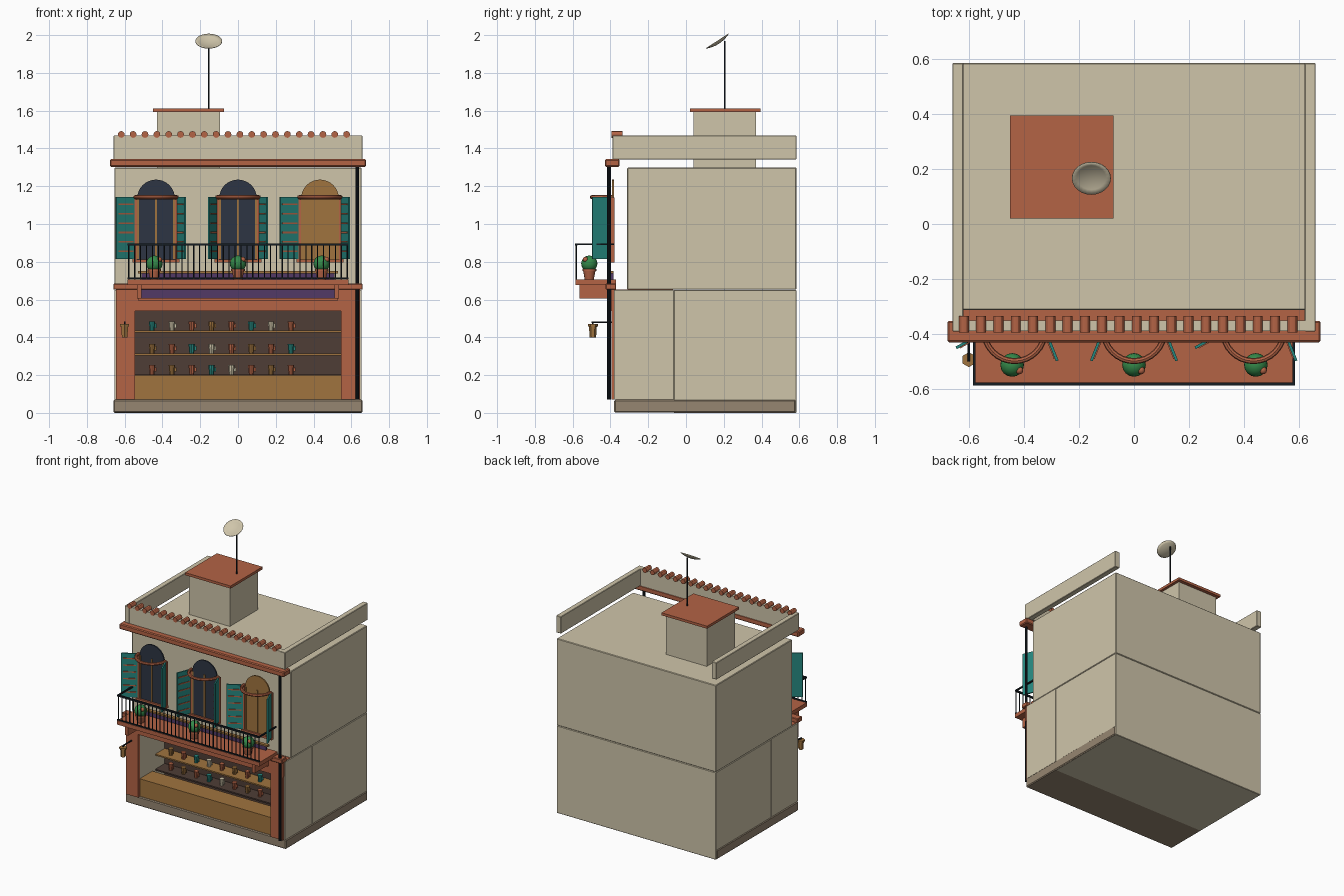
import bpy, bmesh, math
from mathutils import Vector, Matrix

if "Cube" in bpy.data.objects:
    bpy.data.objects.remove(bpy.data.objects["Cube"])


def material(name, hexcol):
    rgb = [int(hexcol[i:i + 2], 16) / 255 for i in (0, 2, 4)]
    col = [c / 12.92 if c < 0.04 else ((c + 0.055) / 1.055) ** 2.4 for c in rgb] + [1]
    m = bpy.data.materials.new(name)
    m.use_nodes = True
    m.diffuse_color = col
    bsdf = next(n for n in m.node_tree.nodes if n.type == 'BSDF_PRINCIPLED')
    bsdf.inputs["Base Color"].default_value = col
    return m


WALL = material("beige plaster", "CFC5AA")
STONE = material("taupe stone", "968671")
CLAY = material("terracotta", "B36345")
TEAL = material("teal paint", "26877F")
GLASS = material("dark glass", "2D3543")
WOOD = material("warm wood", "A0743F")
DARK = material("dark brown", "4E3D36")
LEAF = material("leaf green", "358A4A")
IRON = material("black iron", "161D23")
PURPLE = material("purple sign", "523A66")


def finish(bm, name, mat, smooth=False):
    bmesh.ops.recalc_face_normals(bm, faces=bm.faces)
    me = bpy.data.meshes.new(name)
    bm.to_mesh(me)
    bm.free()
    me.materials.append(mat)
    ob = bpy.data.objects.new(name, me)
    bpy.context.collection.objects.link(ob)
    if smooth:
        bpy.ops.object.select_all(action='DESELECT')
        ob.select_set(True)
        bpy.context.view_layer.objects.active = ob
        bpy.ops.object.shade_smooth_by_angle()
    return ob


def box(name, mat, x, y, z, bevel=0):
    """Box from (min, max) pairs."""
    bm = bmesh.new()
    size = [b - a for a, b in (x, y, z)]
    mid = [(a + b) / 2 for a, b in (x, y, z)]
    bmesh.ops.create_cube(bm, size=1, matrix=Matrix.Translation(mid) @ Matrix.Diagonal(size + [1]))
    if bevel:
        bmesh.ops.bevel(bm, geom=bm.edges[:], offset=bevel, segments=1, affect='EDGES')
    return finish(bm, name, mat)


def rod(name, mat, a, b, r, r2=None, sides=10):
    """Cylinder or cone between two points."""
    a, b = Vector(a), Vector(b)
    d = b - a
    rot = d.to_track_quat('Z', 'Y').to_matrix().to_4x4()
    bm = bmesh.new()
    bmesh.ops.create_cone(bm, cap_ends=True, segments=sides, radius1=r, radius2=r if r2 is None else r2,
                          depth=d.length, matrix=Matrix.Translation((a + b) / 2) @ rot)
    return finish(bm, name, mat, True)


def ball(name, mat, p, r):
    bm = bmesh.new()
    bmesh.ops.create_uvsphere(bm, u_segments=16, v_segments=10, radius=r, matrix=Matrix.Translation(p))
    return finish(bm, name, mat, True)


def arch_plate(name, mat, cx, half, z0, z1, y0, y1):
    """Upright plate with a semicircular top."""
    pts = [(cx - half, z0), (cx + half, z0)]
    pts += [(cx + half * math.cos(math.pi * i / 16), z1 + half * math.sin(math.pi * i / 16)) for i in range(17)]
    bm = bmesh.new()
    f = bm.faces.new([bm.verts.new((px, y0, pz)) for px, pz in pts])
    ext = bmesh.ops.extrude_face_region(bm, geom=[f])
    verts = [v for v in ext["geom"] if isinstance(v, bmesh.types.BMVert)]
    bmesh.ops.translate(bm, verts=verts, vec=(0, y1 - y0, 0))
    return finish(bm, name, mat)


# Building masses
box("plinth", STONE, (-.66, .66), (-.38, .58), (.001, .07), .006)
box("rear_ground_floor", WALL, (-.655, .655), (-.065, .585), (0, .65), .003)
box("upper_floor", WALL, (-.655, .655), (-.312, .585), (.652, 1.298), .004)
for s in (-1, 1):
    side = "left" if s > 0 else "right"
    box(side + "_shop_wall", WALL, sorted((s * .55, s * .655)), (-.38, -.067), (.07, .65))
    box(side + "_shop_pillar", CLAY, sorted((s * .545, s * .645)), (-.395, -.375), (.07, .56))
    box(side + "_parapet", WALL, sorted((s * .62, s * .66)), (-.39, .585), (1.342, 1.468), .003)

# Shop front
box("shop_fascia", CLAY, (-.647, .647), (-.396, -.07), (.54, .653))
box("shop_back_panel", DARK, (-.55, .55), (-.078, -.066), (.07, .54))
box("shop_counter", WOOD, (-.55, .55), (-.37, -.22), (.07, .2))
cup_mats = [TEAL, WALL, CLAY, WOOD, CLAY]
for row, (z, shift) in enumerate([(.435, 0), (.315, 3), (.203, 2)]):
    box("shelf", DARK if row == 2 else WOOD, (-.548, .548), (-.19, -.078), (z - .01, z))
    for i in range(8):
        x = -.455 + .105 * i
        rod("cup", cup_mats[(i + shift) % 5], (x, -.14, z), (x, -.14, z + .05), .013, .018)
        box("cup_handle", cup_mats[(i + shift) % 5], (x + .012, x + .024), (-.143, -.137), (z + .015, z + .038))

# Cornices, front parapet and roof tiles
box("lower_cornice", CLAY, (-.66, .66), (-.425, -.37), (.652, .685), .004)
box("upper_cornice", CLAY, (-.678, .678), (-.43, -.352), (1.303, 1.343), .006)
box("front_parapet", WALL, (-.655, .655), (-.388, -.35), (1.342, 1.468))
for i in range(20):
    x = -.618 + .0628 * i
    rod("roof_tile", CLAY, (x, -.395, 1.474), (x, -.335, 1.474), .018, sides=12)

# Sign board behind the balcony
box("sign_board", PURPLE, (-.51, .51), (-.402, -.385), (.607, .738))
box("sign_top_trim", WOOD, (-.53, .53), (-.41, -.385), (.738, .75))
box("sign_bottom_trim", CLAY, (-.53, .53), (-.41, -.385), (.594, .607))

# Balcony and railing
box("balcony_slab", CLAY, (-.585, .585), (-.585, -.37), (.676, .706))
for s in (-1, 1):
    box("balcony_corbel", CLAY, (s * .522 - .012, s * .522 + .012), (-.565, -.405), (.605, .677))
    box("side_rail", IRON, (s * .58 - .005, s * .58 + .005), (-.585, -.38), (.888, .898))
box("front_rail", IRON, (-.585, .585), (-.587, -.575), (.886, .898))
box("bottom_rail", IRON, (-.585, .585), (-.585, -.577), (.708, .716))
for i in range(38):
    x = -.578 + 1.156 * i / 37
    rod("baluster", IRON, (x, -.581, .706), (x, -.581, .89), .0035, sides=6)


def shutter(hinge, tip):
    """Open shutter leaf with slats on its inner face."""
    h, t = Vector(hinge), Vector(tip)
    d = t - h
    n = Vector((d.y, -d.x)).normalized()
    if n.y > 0:
        n.negate()
    mid = (h + t) / 2
    rot = Matrix.Rotation(math.atan2(d.y, d.x), 4, 'Z')

    def leaf(name, mat, off, length, thick, z0, z1):
        bm = bmesh.new()
        c = mid + n * off
        bmesh.ops.create_cube(bm, size=1, matrix=Matrix.Translation((c.x, c.y, (z0 + z1) / 2)) @ rot
                              @ Matrix.Diagonal((length, thick, z1 - z0, 1)))
        finish(bm, name, mat)

    leaf("shutter", TEAL, 0, d.length, .01, .815, 1.142)
    for k in range(6):
        z = .855 + .05 * k
        leaf("shutter_slat", CLAY, .006, d.length * .8, .006, z - .004, z + .004)


# Windows: (centre, panel colour, left and right shutter openings)
WIDE, AJAR = (.212, .45), (.155, .497)
for cx, mat, left, right in [(-.434, GLASS, WIDE, AJAR), (0, GLASS, AJAR, AJAR), (.434, WOOD, WIDE, AJAR)]:
    arch_plate("arched_window", mat, cx, .1, .81, 1.135, -.392, -.382)
    for s in (-1, 1):
        box("window_jamb", CLAY, (cx + s * .112 - .012, cx + s * .112 + .012), (-.4, -.378), (.8, 1.14))
        box("window_stile", WOOD, (cx + s * .095 - .005, cx + s * .095 + .005), (-.396, -.39), (.815, 1.13))
    box("window_mullion", WOOD, (cx - .005, cx + .005), (-.397, -.39), (.815, 1.13))
    box("window_sill", CLAY, (cx - .125, cx + .125), (-.405, -.378), (.795, .812))
    shutter((cx - .115, -.395), (cx - left[0], -left[1]))
    shutter((cx + .115, -.395), (cx + right[0], -right[1]))
    # Half ring hood projecting from the window head
    bm = bmesh.new()
    rings = []
    for i in range(17):
        a = math.pi * i / 16
        ring = []
        for j in range(8):
            b = 2 * math.pi * j / 8
            r = .11 + .011 * math.cos(b)
            ring.append(bm.verts.new((cx + r * math.cos(a), -.388 - r * math.sin(a), 1.142 + .011 * math.sin(b))))
        rings.append(ring)
    for p, q in zip(rings, rings[1:]):
        for j in range(8):
            bm.faces.new((p[j], p[j - 1], q[j - 1], q[j]))
    bm.faces.new(rings[0])
    bm.faces.new(rings[-1])
    finish(bm, "window_hood", CLAY, True)
    # Potted plant on the balcony
    px, py = cx * 1.02, -.512
    rod("plant_pot", CLAY, (px, py, .706), (px, py, .76), .024, .034, 14)
    rod("pot_rim", CLAY, (px, py, .752), (px, py, .763), .037, sides=14)
    ball("plant_foliage", LEAF, (px, py, .79), .043)
    ball("plant_flower", CLAY, (px + .026, py - .02, .812), .014)

# Lantern and drain pipe
rod("lantern_bracket", IRON, (-.6, -.5, .48), (-.6, -.39, .48), .005)
rod("lantern_hanger", IRON, (-.6, -.493, .465), (-.6, -.493, .482), .004)
rod("lantern_body", WOOD, (-.6, -.493, .4), (-.6, -.493, .462), .017, .021, 6)
rod("lantern_cap", WOOD, (-.6, -.493, .458), (-.6, -.493, .47), .027, sides=6)
rod("drain_pipe", IRON, (.632, -.408, .07), (.632, -.408, 1.305), .01)

# Roof hut, mast and dish
box("roof_hut", WALL, (-.43, -.095), (.04, .37), (1.295, 1.593))
box("roof_hut_cap", CLAY, (-.45, -.075), (.02, .395), (1.593, 1.612))
rod("mast", IRON, (-.155, .205, 1.6), (-.155, .205, 1.97), .005)
bm = bmesh.new()
place = Matrix.Translation((-.155, .173, 1.957)) @ Matrix.Rotation(math.radians(33), 4, 'X')
bmesh.ops.create_circle(bm, cap_ends=True, cap_tris=True, segments=24, radius=.07)
bmesh.ops.subdivide_edges(bm, edges=[e for e in bm.edges if not e.is_boundary], cuts=3)
for v in bm.verts:
    v.co.z = .015 * v.co.xy.length_squared / .0049
bmesh.ops.transform(bm, matrix=place, verts=bm.verts)
dish = finish(bm, "dish", WALL, True)
dish.modifiers.new("thickness", 'SOLIDIFY').thickness = .003
